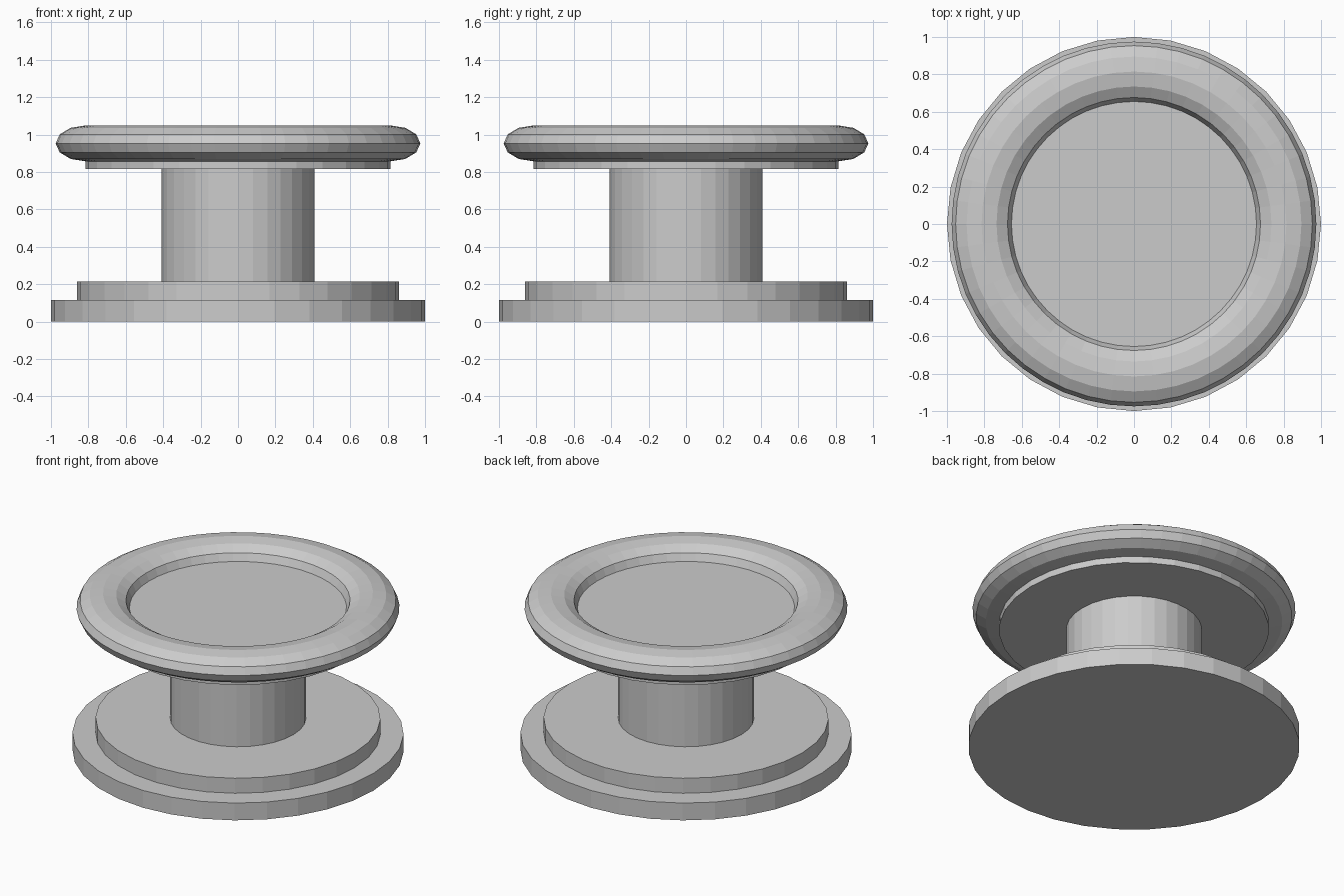
import bpy

if "Cube" in bpy.data.objects:
    bpy.data.objects.remove(bpy.data.objects["Cube"])


def disc(name, radius, z0, z1):
    bpy.ops.mesh.primitive_cylinder_add(vertices=32, radius=radius, depth=z1 - z0,
                                        location=(0, 0, (z0 + z1) / 2))
    bpy.context.object.name = name


# Stepped base, column and plate
disc("base_lower", 1.0, 0.0, 0.115)
disc("base_upper", 0.86, 0.115, 0.215)
disc("column", 0.41, 0.215, 0.815)
disc("top_plate", 0.815, 0.815, 0.953)

# Flattened ring around the plate
bpy.ops.mesh.primitive_torus_add(major_segments=48, minor_segments=12,
                                 major_radius=0.815, minor_radius=0.16,
                                 location=(0, 0, 0.953))
rim = bpy.context.object
rim.name = "rim"
rim.scale.z = 0.6
bpy.ops.object.transform_apply(location=False, rotation=False, scale=True)
